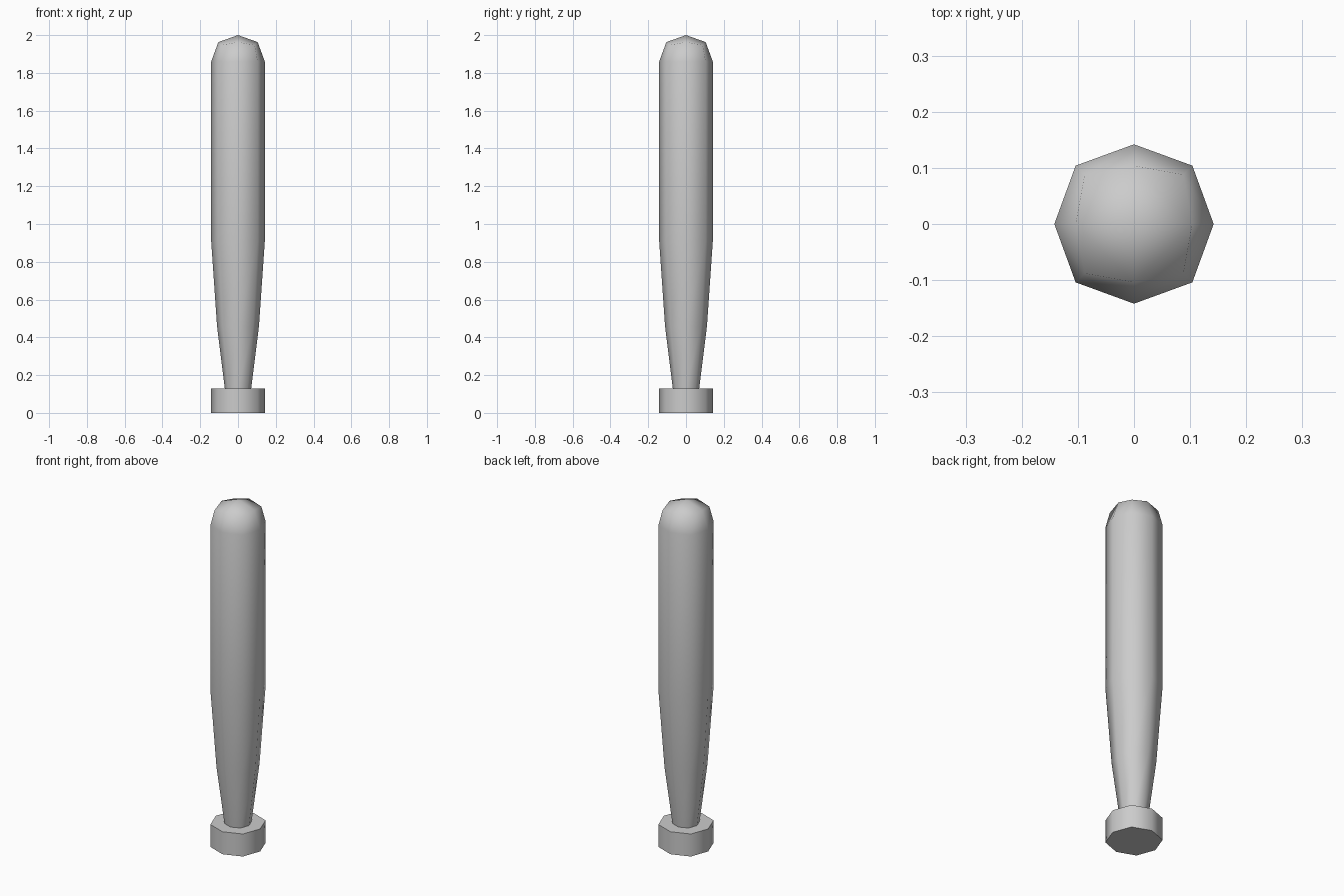
import bpy
import bmesh
import math

default = bpy.data.objects.get("Cube")
if default:
    bpy.data.objects.remove(default, do_unlink=True)

grey = bpy.data.materials.new("plain grey")
grey.use_nodes = True
colour = (0.6, 0.6, 0.6, 1)
grey.diffuse_color = colour
grey.node_tree.nodes["Principled BSDF"].inputs["Base Color"].default_value = colour


def ring(bm, axis, diagonal, z_axis, z_diagonal=None):
    """Eight points, alternating between the axes and the diagonals."""
    if z_diagonal is None:
        z_diagonal = z_axis
    verts = []
    for i in range(8):
        odd = i % 2
        r = diagonal * math.sqrt(2) if odd else axis
        a = i * math.pi / 4
        verts.append(bm.verts.new((r * math.cos(a), r * math.sin(a),
                                   z_diagonal if odd else z_axis)))
    return verts


def loft(bm, rings):
    for low, high in zip(rings, rings[1:]):
        for i in range(8):
            j = (i + 1) % 8
            bm.faces.new((low[i], low[j], high[j], high[i]))
    bm.faces.new(rings[0][::-1])


def finish(bm, name):
    mesh = bpy.data.meshes.new(name)
    bm.to_mesh(mesh)
    bm.free()
    obj = bpy.data.objects.new(name, mesh)
    bpy.context.collection.objects.link(obj)
    mesh.materials.append(grey)
    bpy.ops.object.select_all(action='DESELECT')
    obj.select_set(True)
    bpy.context.view_layer.objects.active = obj
    bpy.ops.object.shade_smooth_by_angle(angle=math.radians(60))


# Tapered barrel with a rounded tip made of four quads
bm = bmesh.new()
rings = [ring(bm, 0.07, 0.051, 0.13),
         ring(bm, 0.111, 0.081, 0.46),
         ring(bm, 0.142, 0.104, 0.91),
         ring(bm, 0.142, 0.104, 1.86),
         ring(bm, 0.104, 0.088, 1.963, 1.947)]
loft(bm, rings)
tip = bm.verts.new((0, 0, 2))
crown = rings[-1]
for i in range(0, 8, 2):
    bm.faces.new((crown[i], crown[i + 1], crown[(i + 2) % 8], tip))
finish(bm, "barrel")

# Flat octagonal knob at the foot
bm = bmesh.new()
rings = [ring(bm, 0.142, 0.104, 0), ring(bm, 0.142, 0.104, 0.13)]
loft(bm, rings)
bm.faces.new(rings[-1])
finish(bm, "knob")
